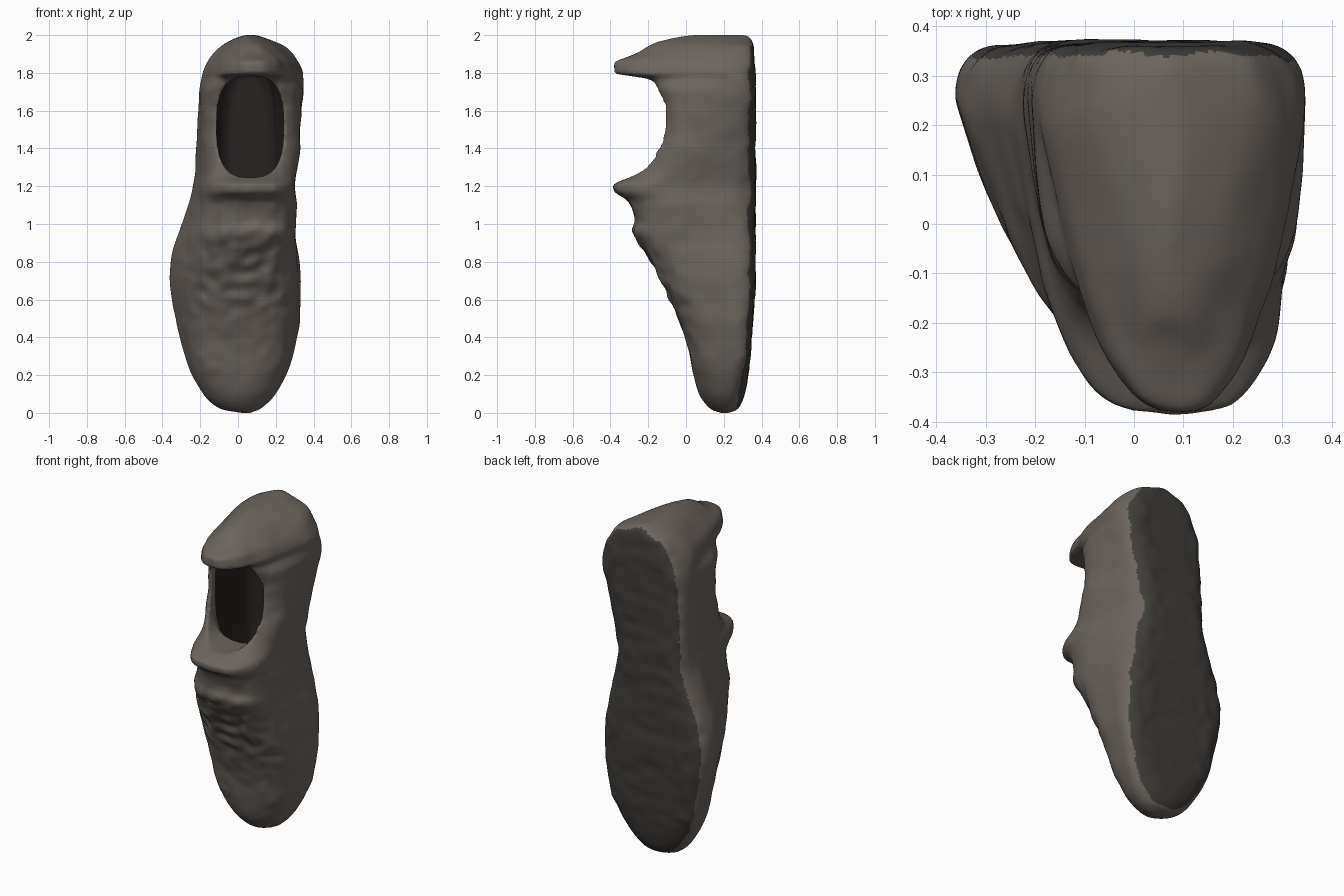
import bpy, bmesh, math
from mathutils import Vector, noise

if "Cube" in bpy.data.objects:
    bpy.data.objects.remove(bpy.data.objects["Cube"])

def material(name, rgb):
    m = bpy.data.materials.new(name)
    m.diffuse_color = (*rgb, 1)
    m.use_nodes = True
    m.node_tree.nodes["Principled BSDF"].inputs["Base Color"].default_value = m.diffuse_color
    return m

def curve(keys, z):
    """Monotone cubic through (z, value) keys."""
    n = len(keys)
    if z <= keys[0][0]: return keys[0][1]
    if z >= keys[-1][0]: return keys[-1][1]
    s = [(keys[i+1][1]-keys[i][1])/(keys[i+1][0]-keys[i][0]) for i in range(n-1)]
    def tangent(i):
        if i == 0: return s[0]
        if i == n-1: return s[-1]
        a, b = s[i-1], s[i]
        return 0 if a*b <= 0 else 2*a*b/(a+b)
    i = next(k for k in range(n-1) if z <= keys[k+1][0])
    h = keys[i+1][0]-keys[i][0]
    t = (z-keys[i][0])/h
    return ((2*t**3-3*t*t+1)*keys[i][1] + (t**3-2*t*t+t)*h*tangent(i)
            + (3*t*t-2*t**3)*keys[i+1][1] + (t**3-t*t)*h*tangent(i+1))

def loft(name, rings):
    bm = bmesh.new()
    loops = [[bm.verts.new(p) for p in r] for r in rings]
    n = len(loops[0])
    for a, b in zip(loops, loops[1:]):
        for i in range(n):
            bm.faces.new((a[i], a[(i+1) % n], b[(i+1) % n], b[i]))
    bm.faces.new(loops[0][::-1])
    bm.faces.new(loops[-1])
    bmesh.ops.recalc_face_normals(bm, faces=bm.faces)
    me = bpy.data.meshes.new(name)
    bm.to_mesh(me)
    bm.free()
    ob = bpy.data.objects.new(name, me)
    bpy.context.collection.objects.link(ob)
    return ob

def power(v, e):
    return math.copysign(abs(v)**e, v)

# Side profile: front (upper) and back (sole) against height
FRONT = [(0, .18), (.02, .13), (.1, .07), (.2, .04), (.35, .01), (.5, -.04), (.7, -.13),
         (.85, -.21), (.97, -.285), (1.0, -.27), (1.12, -.305), (1.18, -.385), (1.205, -.385),
         (1.25, -.29), (1.3, -.225), (1.4, -.17), (1.5, -.14), (1.6, -.135), (1.7, -.16),
         (1.76, -.2), (1.78, -.25), (1.79, -.38), (1.85, -.38), (1.9, -.27), (1.96, -.16),
         (1.99, -.04), (2, .03)]
BACK = [(0, .23), (.02, .275), (.1, .312), (.2, .33), (.35, .345), (.5, .355), (.7, .368),
        (1.7, .368), (1.95, .355), (1.98, .345), (2, .32)]
# Widths at the sole edge
LEFT = [(0, .01), (.02, -.1), (.06, -.16), (.1, -.195), (.2, -.25), (.35, -.295), (.5, -.335),
        (.7, -.365), (.85, -.35), (1, -.3), (1.2, -.24), (1.4, -.222), (1.7, -.205),
        (1.8, -.187), (1.88, -.15), (1.94, -.095), (1.98, -.03), (2, .03)]
RIGHT = [(0, .07), (.02, .125), (.06, .175), (.1, .21), (.2, .26), (.35, .305), (.5, .33),
         (.7, .335), (.85, .32), (1, .28), (1.2, .24), (1.4, .26), (1.6, .32), (1.72, .35),
         (1.8, .345), (1.88, .305), (1.94, .25), (1.98, .165), (2, .1)]
# Widths at the instep / collar
LEFT_UP = [(0, .03), (.02, -.06), (.1, -.14), (.3, -.21), (.7, -.2), (1, -.14), (1.2, -.12),
           (1.4, -.16), (1.7, -.175), (1.76, -.12), (1.8, -.04), (1.88, -.02), (2, .04)]
RIGHT_UP = [(0, .05), (.02, .09), (.1, .16), (.3, .24), (.7, .29), (1, .29), (1.2, .275),
            (1.4, .315), (1.7, .32), (1.76, .26), (1.8, .21), (1.88, .19), (2, .1)]

# Outer shell, lofted from toe (bottom) to heel (top)
rings = []
N, M = 150, 96
for k in range(N+1):
    z = 1-math.cos(math.pi*k/N)
    yf, yb = curve(FRONT, z), curve(BACK, z)
    ring = []
    for j in range(M):
        a = 2*math.pi*j/M
        blunt = min(1, z/.3, (2-z)/.06)          # rounder sections at both tips
        e = 1-(.68 if math.sin(a) > 0 else .4)*blunt
        sx, sy = power(math.cos(a), e), power(math.sin(a), e)
        t = min(1, (sy+1)/1.55)
        t = t*(1+.25*(1-t))                       # sides swell towards the sole
        bulge = .05*(1-sy*sy)*min(1, max(0, (z-.9)/.2))*min(1, max(0, (1.7-z)/.3))
        xl = curve(LEFT_UP, z)*(1-t)+curve(LEFT, z)*t
        xr = curve(RIGHT_UP, z)*(1-t)+curve(RIGHT, z)*t+bulge
        x = (xl+xr)/2+sx*(xr-xl)/2
        y = (yf+yb)/2+sy*(yb-yf)/2
        # lumpy surface, strongest over the laces
        lace = max(0, 1-abs(z-.75)/.32)*max(0, -sy)
        y += (.008+.022*lace)*noise.noise(Vector((x, y, z))*15)*blunt
        y += .003*lace*math.sin(z*62)
        x += .006*noise.noise(Vector((y, z, x))*9)*blunt
        ring.append((x, y, z))
    rings.append(ring)
shell = loft("shoe_body", rings)

# Foot opening and hollow inside
HOLLOW = [(-.6, .065, 1.515, .165, .265), (-.1, .065, 1.515, .175, .27), (0, .065, 1.47, .185, .37),
          (.15, .05, 1.40, .155, .46), (.23, .05, 1.40, .145, .45), (.27, .05, 1.40, .1, .38)]
rings = [[(cx+rx*power(math.cos(2*math.pi*j/64), .7), y, cz+rz*power(math.sin(2*math.pi*j/64), .7))
          for j in range(64)] for y, cx, cz, rx, rz in HOLLOW]
cutter = loft("opening_cutter", rings)
cutter.hide_render = True

cut = shell.modifiers.new("opening", 'BOOLEAN')
cut.operation, cut.object, cut.solver = 'DIFFERENCE', cutter, 'EXACT'
mesh = shell.modifiers.new("remesh", 'REMESH')
mesh.mode, mesh.voxel_size = 'VOXEL', .013
soft = shell.modifiers.new("soften", 'SMOOTH')
soft.factor, soft.iterations = .5, 2

# Bake the modifiers and colour upper, sole and lining
bpy.context.view_layer.update()
dg = bpy.context.evaluated_depsgraph_get()
baked = bpy.data.meshes.new_from_object(shell.evaluated_get(dg))
shell.modifiers.clear()
shell.data = baked
bpy.data.objects.remove(cutter)
baked.materials.clear()
for name, rgb in (("upper_leather", (.15, .128, .112)), ("sole_rubber", (.05, .047, .042)),
                  ("lining", (.02, .017, .015))):
    baked.materials.append(material(name, rgb))
for p in baked.polygons:
    c, n = p.center, p.normal
    inward = n.x*(c.x-.06)+n.z*(c.z-1.45)*.4 < 0
    inside = -.13 < c.x < .26 and .9 < c.z < 1.88 and -.06 < c.y < .3
    sole = n.y > .7 and c.y > .2
    p.material_index = 1 if sole else 2 if inside and (inward or n.y < -.5) else 0
    p.use_smooth = True
